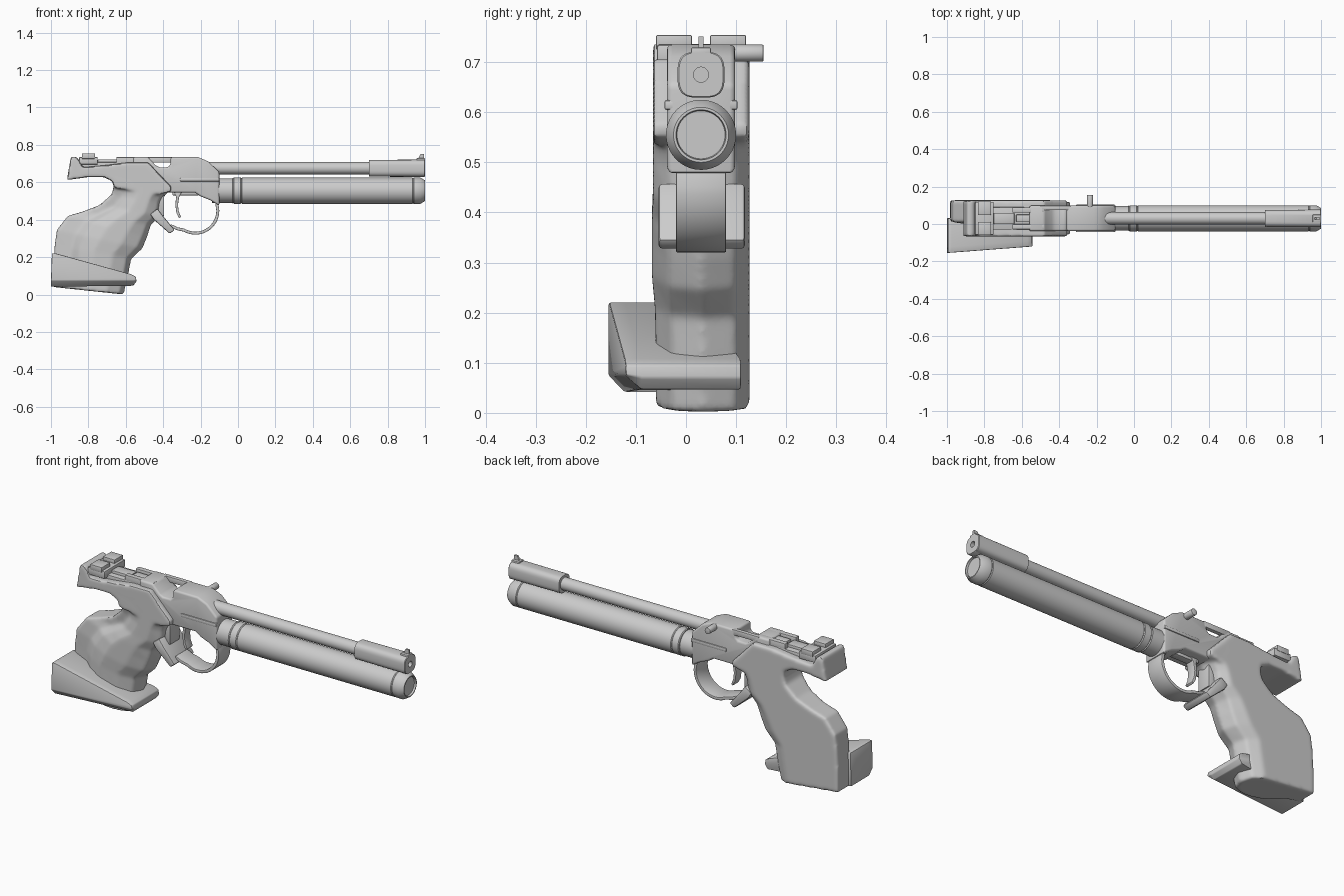
import bpy, bmesh, math
from mathutils import Vector

CY = 0.03  # centre plane of the pistol


def finish(name, bm, bevel=0.0, seg=2):
    bmesh.ops.recalc_face_normals(bm, faces=bm.faces)
    me = bpy.data.meshes.new(name)
    bm.to_mesh(me)
    bm.free()
    ob = bpy.data.objects.new(name, me)
    bpy.context.collection.objects.link(ob)
    if bevel:
        m = ob.modifiers.new("bevel", 'BEVEL')
        m.width, m.segments = bevel, seg
        m.limit_method, m.angle_limit = 'ANGLE', math.radians(40)
    return ob


def add_loft(bm, rings):
    vs = [[bm.verts.new(p) for p in r] for r in rings]
    n = len(vs[0])
    for a, b in zip(vs, vs[1:]):
        for i in range(n):
            j = (i + 1) % n
            bm.faces.new((a[i], a[j], b[j], b[i]))
    bm.faces.new(vs[0][::-1])
    bm.faces.new(vs[-1])
    return vs


def prism(name, pts, y0, y1, bevel=0.0, seg=2):
    """Side profile (x, z) extruded across y."""
    bm = bmesh.new()
    add_loft(bm, [[(x, y, z) for x, z in pts] for y in (y0, y1)])
    return finish(name, bm, bevel, seg)


def box(name, x0, x1, y0, y1, z0, z1, bevel=0.0):
    return prism(name, [(x0, z0), (x1, z0), (x1, z1), (x0, z1)], y0, y1, bevel)


def ring(x, ry, rz, zc, e=2, n=40):
    """Superellipse section at x: e=2 round, larger is squarer."""
    out = []
    for i in range(n):
        a = 2 * math.pi * i / n
        c, s = math.cos(a), math.sin(a)
        out.append((x, CY + ry * math.copysign(abs(c) ** (2 / e), c),
                    zc + rz * math.copysign(abs(s) ** (2 / e), s)))
    return out


def lathe(name, prof, zc):
    bm = bmesh.new()
    add_loft(bm, [ring(x, r, r, zc) for x, r in prof])
    return finish(name, bm)


# Air cylinder with grooves and dished end cap
lathe("air_cylinder", [(-0.14, 0.066), (-0.03, 0.066), (-0.03, 0.07), (-0.026, 0.066), (-0.022, 0.07),
                       (0.014, 0.07), (0.018, 0.066), (0.022, 0.07), (0.932, 0.07), (0.936, 0.067),
                       (0.94, 0.07), (0.975, 0.07), (1.0, 0.055), (1.0, 0.05), (0.99, 0.048)], 0.555)

# Barrel and muzzle block with bore
lathe("barrel", [(-0.17, 0.033), (0.75, 0.033)], 0.675)
bm = bmesh.new()
add_loft(bm, [ring(0.70, 0.045, 0.045, 0.675, 3.2), ring(0.997, 0.047, 0.046, 0.675, 3.2),
              ring(1.0, 0.044, 0.044, 0.675, 3.2), ring(1.0, 0.015, 0.015, 0.675),
              ring(0.93, 0.015, 0.015, 0.675)])
finish("muzzle_block", bm)

# Front sight
box("front_sight_base", 0.955, 1.0, 0.01, 0.05, 0.71, 0.729, 0.003)
prism("front_sight_blade", [(0.96, 0.72), (0.995, 0.72), (0.995, 0.751), (0.975, 0.751)], 0.025, 0.035)

# Receiver with loading notch
prism("receiver", [(-0.56, 0.60), (-0.56, 0.735), (-0.48, 0.735), (-0.44, 0.69), (-0.42, 0.68), (-0.375, 0.68),
                   (-0.36, 0.695), (-0.36, 0.735), (-0.215, 0.735), (-0.16, 0.712), (-0.10, 0.655),
                   (-0.10, 0.475), (-0.15, 0.505), (-0.20, 0.525), (-0.23, 0.545), (-0.40, 0.545)],
      -0.038, 0.098, 0.012, 3)
box("port_bar", -0.50, -0.34, 0.075, 0.098, 0.705, 0.735, 0.004)
box("side_rib", -0.31, -0.10, -0.043, 0.103, 0.605, 0.624, 0.004)

# Bolt handle across y
bm = bmesh.new()
add_loft(bm, [[(-0.235 + 0.017 * math.cos(i * math.pi / 12), y, 0.718 + 0.017 * math.sin(i * math.pi / 12))
               for i in range(24)] for y in (0.08, 0.155)])
finish("bolt_handle", bm, 0.003)

# Trigger guard swept as a half loop
path = [(-0.115, 0.50), (-0.108, 0.45)]
for i in range(15):
    a = math.radians(-5 - i * 8.2)
    path.append((-0.228 + 0.12 * math.cos(a), 0.448 + 0.12 * math.sin(a)))
path += [(-0.325, 0.352), (-0.36, 0.368)]
outer, inner = [], []
for i, p in enumerate(path):
    d = Vector(path[min(i + 1, len(path) - 1)]) - Vector(path[max(i - 1, 0)])
    d.normalize()
    n = Vector((-d.y, d.x)) * 0.008
    outer.append(Vector(p) + n)
    inner.append(Vector(p) - n)
prism("trigger_guard", [tuple(p) for p in outer + inner[::-1]], -0.02, 0.08, 0.003)

# Trigger and its rail
prism("trigger", [(-0.34, 0.55), (-0.30, 0.55), (-0.315, 0.52), (-0.321, 0.48), (-0.317, 0.445), (-0.305, 0.415),
                  (-0.315, 0.408), (-0.329, 0.435), (-0.335, 0.48), (-0.331, 0.52)], 0.005, 0.055, 0.003)
box("trigger_rail", -0.35, -0.21, 0.01, 0.05, 0.53, 0.555, 0.003)
box("trigger_housing", -0.45, -0.395, -0.01, 0.07, 0.42, 0.56, 0.004)

# Grip: handle loft merged with rear tang, then blended
sections = [(-0.985, 0.04, -0.61, 0.0, -0.06), (-0.985, 0.16, -0.585, 0.11, -0.06),
            (-0.98, 0.26, -0.57, 0.19, -0.062), (-0.968, 0.345, -0.51, 0.245, -0.068),
            (-0.91, 0.42, -0.485, 0.305, -0.068), (-0.83, 0.443, -0.465, 0.37, -0.068),
            (-0.74, 0.478, -0.42, 0.42, -0.066), (-0.675, 0.535, -0.41, 0.495, -0.066),
            (-0.66, 0.595, -0.37, 0.56, -0.066), (-0.68, 0.64, -0.41, 0.62, -0.066)]
shape = [(1, 0), (0.6, 0), (0.2, 0.0), (0.06, 0.15), (0, 0.5), (0.06, 0.83), (0.25, 1), (0.5, 1),
         (0.68, 0.85), (0.78, 0.68), (1, 0.6)]
bm = bmesh.new()
rings = []
for k, (xb, zb, xf, zf, ym) in enumerate(sections):
    t = max(0, (k - 5) / 4)  # section becomes squarer near the top
    r = []
    for u, v in shape:
        if v > 0.5 and u > 0.5:
            v += (1 - v) * t
        r.append((xf + (xb - xf) * u, 0.127 + (ym - 0.127) * v, zf + (zb - zf) * u))
    rings.append(r)
add_loft(bm, rings)
tang = [(-0.915, 0.612), (-0.893, 0.738), (-0.86, 0.735), (-0.83, 0.68), (-0.70, 0.692), (-0.60, 0.705),
        (-0.48, 0.706), (-0.355, 0.575), (-0.36, 0.55), (-0.42, 0.535), (-0.66, 0.57), (-0.675, 0.608),
        (-0.72, 0.628), (-0.80, 0.628)]
add_loft(bm, [[(x, y, z) for x, z in tang] for y in (-0.066, 0.127)])
bmesh.ops.triangulate(bm, faces=[f for f in bm.faces if len(f.verts) > 4])
grip = finish("grip", bm)
m = grip.modifiers.new("blend", 'REMESH')
m.mode, m.voxel_size = 'VOXEL', 0.008
m = grip.modifiers.new("soften", 'SMOOTH')
m.factor, m.iterations = 0.5, 8

# Finger hook under the guard
prism("finger_hook", [(-0.47, 0.43), (-0.45, 0.40), (-0.365, 0.325), (-0.338, 0.345), (-0.405, 0.425), (-0.43, 0.46)],
      -0.055, 0.118, 0.008)

# Palm shelf: wedge with slanted outer side and chamfered lower edge
shelf_prof = [(-1.0, 0.042), (-0.995, 0.22), (-0.975, 0.22), (-0.57, 0.108), (-0.546, 0.095), (-0.543, 0.07),
              (-0.56, 0.047)]
bm = bmesh.new()
low = [(x, max(z, 0.075)) for x, z in shelf_prof]


def slant(x):
    return -0.155 + 0.035 * (x + 1) / 0.46


add_loft(bm, [[(x, slant(x), z) for x, z in low],
              [(x, slant(x) + 0.032, z) for x, z in shelf_prof],
              [(x, 0.03 if x < -0.7 else 0.11, z) for x, z in shelf_prof]])
finish("palm_shelf", bm, 0.004)

# Rear sight: base, rails, ribs and two-part notch blade
box("sight_base", -0.86, -0.54, -0.03, 0.09, 0.67, 0.708, 0.004)
box("sight_block", -0.85, -0.75, -0.058, 0.118, 0.695, 0.735, 0.005)
for y0, y1 in ((-0.06, 0.012), (0.048, 0.12)):
    box("sight_blade", -0.835, -0.765, y0, y1, 0.725, 0.754, 0.003)
box("sight_tongue", -0.75, -0.64, 0.0, 0.06, 0.69, 0.722, 0.004)
for y in (-0.015, 0.075):
    box("sight_rail", -0.65, -0.48, y - 0.014, y + 0.014, 0.69, 0.735, 0.004)
box("sight_center", -0.63, -0.50, 0.01, 0.05, 0.69, 0.727, 0.004)

# Bake modifiers and shade
bpy.context.view_layer.update()
for ob in bpy.context.scene.objects:
    ob.select_set(True)
bpy.context.view_layer.objects.active = grip
bpy.ops.object.convert(target='MESH')
bpy.ops.object.shade_smooth_by_angle(angle=math.radians(35))
